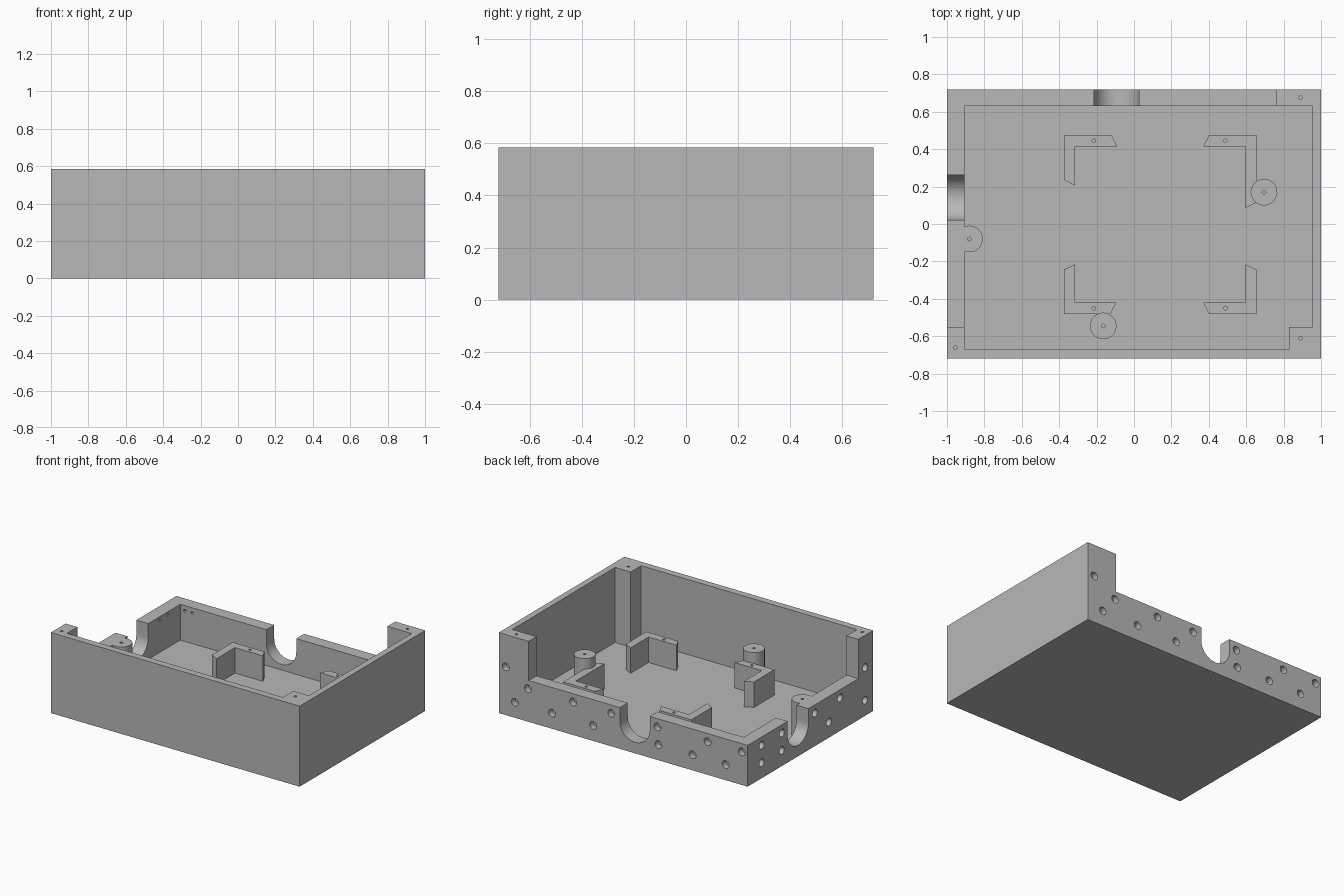
import bpy, bmesh, math
from mathutils import Vector, Matrix

if "Cube" in bpy.data.objects:
    bpy.data.objects.remove(bpy.data.objects["Cube"], do_unlink=True)

grey = bpy.data.materials.new("plain grey")
grey.use_nodes = True
grey.diffuse_color = (0.48, 0.48, 0.48, 1)
grey.node_tree.nodes["Principled BSDF"].inputs["Base Color"].default_value = (0.48, 0.48, 0.48, 1)

TOP, LOW, FLOOR = 0.585, 0.30, 0.04   # rim, lowered walls, floor surface
BRACKET_TOP = 0.225


def add_prism(bm, points, origin, u, v, depth):
    """Extrude a 2D outline, laid out along u and v, by the depth vector."""
    o, u, v = Vector(origin), Vector(u), Vector(v)
    face = bm.faces.new([bm.verts.new(o + u * a + v * b) for a, b in points])
    new = bmesh.ops.extrude_face_region(bm, geom=[face])["geom"]
    bmesh.ops.translate(bm, vec=depth, verts=[e for e in new if isinstance(e, bmesh.types.BMVert)])


def add_flat(bm, points, z0, z1):
    add_prism(bm, points, (0, 0, z0), (1, 0, 0), (0, 1, 0), (0, 0, z1 - z0))


def add_rod(bm, start, end, radius, sides=24):
    a, b = Vector(start), Vector(end)
    turn = (b - a).to_track_quat("Z", "Y").to_matrix().to_4x4()
    bmesh.ops.create_cone(bm, cap_ends=True, segments=sides, radius1=radius, radius2=radius,
                          depth=(b - a).length, matrix=Matrix.Translation((a + b) / 2) @ turn)


def make(name, build):
    bm = bmesh.new()
    build(bm)
    bmesh.ops.recalc_face_normals(bm, faces=bm.faces[:])
    mesh = bpy.data.meshes.new(name)
    bm.to_mesh(mesh)
    bm.free()
    mesh.materials.append(grey)
    ob = bpy.data.objects.new(name, mesh)
    bpy.context.collection.objects.link(ob)
    return ob


def activate(ob):
    bpy.ops.object.select_all(action="DESELECT")
    ob.select_set(True)
    bpy.context.view_layer.objects.active = ob


def cut(ob, build):
    cutter = make("cutter", build)
    cutter.hide_render = True
    mod = ob.modifiers.new("cut", "BOOLEAN")
    mod.operation, mod.solver, mod.object = "DIFFERENCE", "EXACT", cutter
    activate(ob)
    bpy.ops.object.modifier_apply(modifier=mod.name)
    bpy.data.objects.remove(cutter, do_unlink=True)


def smooth(ob):
    activate(ob)
    bpy.ops.object.shade_smooth_by_angle(angle=math.radians(30))


# Tray: solid block, hollowed out, with the back and left-hand walls lowered
tray = make("tray", lambda bm: add_flat(
    bm, [(-1, -0.72), (1, -0.72), (1, 0.72), (-1, 0.72)], 0, TOP))
cut(tray, lambda bm: add_flat(
    bm, [(-0.905, -0.67), (0.83, -0.67), (0.83, -0.55), (0.955, -0.55),
         (0.955, 0.63), (-0.905, 0.63)], FLOOR, 0.8))
cut(tray, lambda bm: add_flat(
    bm, [(-1.1, -0.55), (-0.8, -0.55), (-0.8, 0.5), (0.76, 0.5), (0.76, 0.8), (-1.1, 0.8)], LOW, 0.8))

# U-shaped cable notches in the lowered walls
R = 0.12
notch = [(-R, 0.3)] + [(R * math.cos(t), R * math.sin(t)) for t in
                       (math.pi + math.pi * i / 24 for i in range(25))] + [(R, 0.3)]


def notches(bm):
    add_prism(bm, notch, (-0.093, 0.58, 0.2), (1, 0, 0), (0, 0, 1), (0, 0.2, 0))
    add_prism(bm, notch, (-0.85, 0.142, 0.2), (0, 1, 0), (0, 0, 1), (-0.2, 0, 0))


cut(tray, notches)

# Blind screw holes in the outer faces, pin holes inside and in the corner posts
UP, DOWN = 0.24, 0.113
back_holes = [(0.944, 0.35), (0.766, UP), (0.871, DOWN), (0.403, UP), (0.573, DOWN),
              (0.097, UP), (0.242, DOWN), (-0.274, UP), (-0.282, DOWN),
              (-0.677, UP), (-0.556, DOWN), (-0.952, UP), (-0.823, DOWN)]
side_holes = [(0.559, UP), (0.559, DOWN), (0.328, UP), (0.328, DOWN), (-0.052, UP),
              (-0.213, DOWN), (-0.34, UP), (-0.628, DOWN), (-0.628, 0.35)]


def wall_holes(bm):
    for x, z in back_holes:
        add_rod(bm, (x, 0.8, z), (x, 0.675, z), 0.028)
    for y, z in side_holes:
        add_rod(bm, (-1.1, y, z), (-0.955, y, z), 0.028)


def pin_holes(bm):
    for x in (-0.87, -0.81):
        add_rod(bm, (x, 0.6, 0.262), (x, 0.65, 0.262), 0.01, 12)
    for y in (0.39, 0.49):
        add_rod(bm, (-0.88, y, 0.275), (-0.925, y, 0.275), 0.01, 12)
    for x, y in ((-0.955, -0.66), (0.89, -0.61), (0.89, 0.675)):
        add_rod(bm, (x, y, TOP - 0.1), (x, y, TOP + 0.1), 0.01, 12)


cut(tray, wall_holes)
cut(tray, pin_holes)
smooth(tray)

# L-shaped corner brackets: corner, directions of the arms, their lengths, pin hole x
T, BEVEL = 0.06, 0.03
brackets = {
    "back_left_bracket": (-0.375, 0.475, 1, -1, 0.285, 0.27, -0.215),
    "back_right_bracket": (0.655, 0.475, -1, -1, 0.285, 0.39, 0.49),
    "front_left_bracket": (-0.375, -0.48, 1, 1, 0.28, 0.265, -0.215),
    "front_right_bracket": (0.655, -0.48, -1, 1, 0.285, 0.265, 0.49),
}
for name, (cx, cy, sx, sy, lx, ly, hx) in brackets.items():
    outline = [(0, 0), (lx - BEVEL, 0), (lx, T), (T, T), (T, ly), (0, ly - BEVEL)]
    pts = [(cx + sx * a, cy + sy * b) for a, b in outline]
    ob = make(name, lambda bm: add_flat(bm, pts, FLOOR - 0.01, BRACKET_TOP))
    hy = cy + sy * T / 2
    cut(ob, lambda bm: add_rod(bm, (hx, hy, BRACKET_TOP - 0.1), (hx, hy, BRACKET_TOP + 0.1), 0.01, 12))
    smooth(ob)

# Round screw posts, level with the lowered walls
for name, x, y in (("side_post", -0.88, -0.08), ("right_post", 0.695, 0.17), ("front_post", -0.165, -0.545)):
    ob = make(name, lambda bm: add_rod(bm, (x, y, FLOOR - 0.01), (x, y, LOW), 0.071, 40))
    cut(ob, lambda bm: add_rod(bm, (x, y, LOW - 0.1), (x, y, LOW + 0.1), 0.01, 12))
    smooth(ob)
